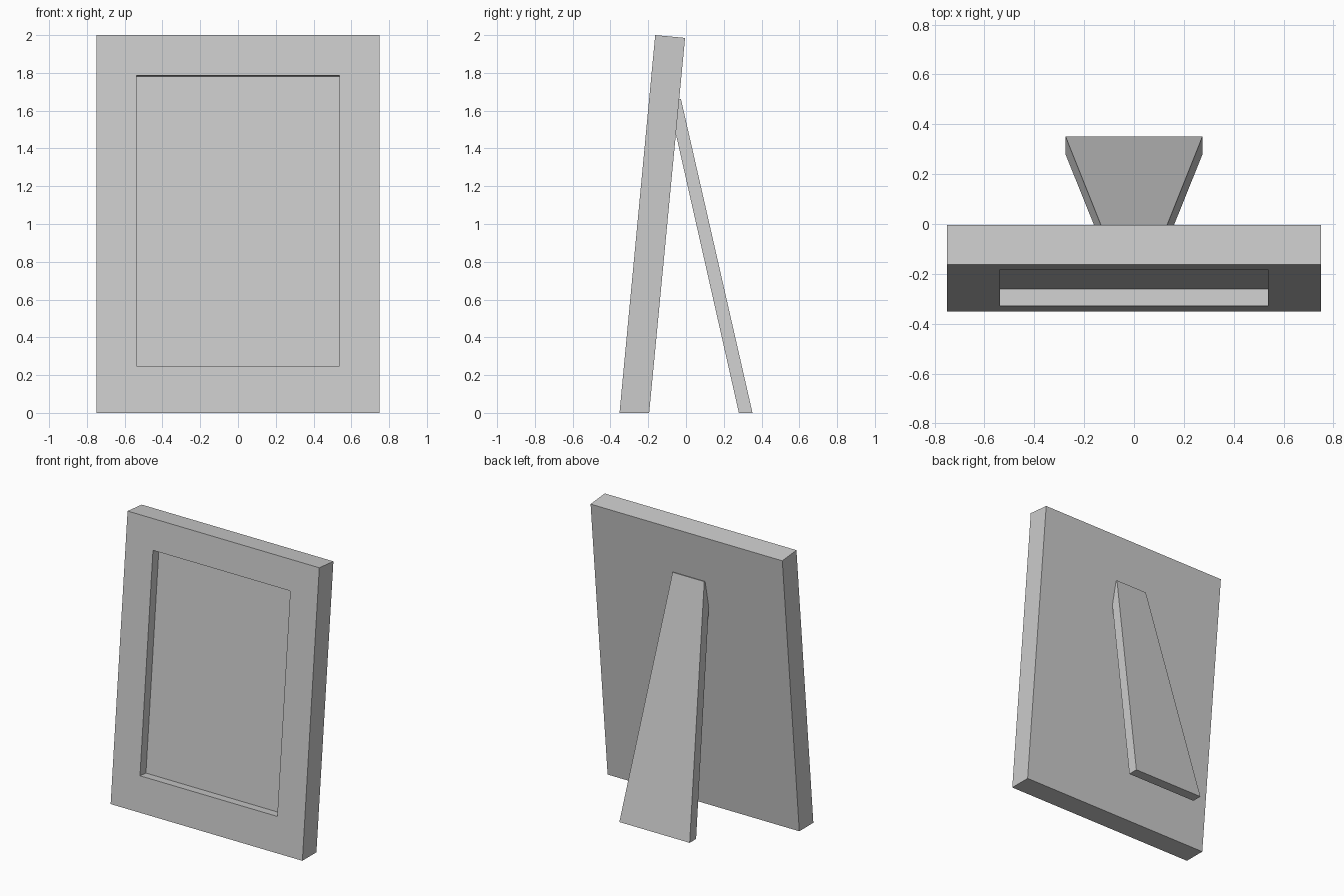
import bpy, bmesh

if "Cube" in bpy.data.objects:
    bpy.data.objects.remove(bpy.data.objects["Cube"])

SLOPE = 0.0945          # backward lean of the frame, y per unit z
FRONT = -0.352          # y of the frame's front bottom edge


def front_point(z, depth=0.0):
    """Side-view point at a depth square to the leaning front face."""
    return (FRONT + SLOPE * z + depth, z - SLOPE * depth)


def prism(name, profile, half_widths):
    """Extrude a (y, z) side profile across x, with a half width per point."""
    bm = bmesh.new()
    left, right = [[bm.verts.new((s * w, y, z)) for (y, z), w in zip(profile, half_widths)]
                   for s in (-1, 1)]
    bm.faces.new(left)
    bm.faces.new(right[::-1])
    n = len(profile)
    for i in range(n):
        j = (i + 1) % n
        bm.faces.new((left[i], right[i], right[j], left[j]))
    bmesh.ops.recalc_face_normals(bm, faces=bm.faces)
    mesh = bpy.data.meshes.new(name)
    bm.to_mesh(mesh)
    bm.free()
    obj = bpy.data.objects.new(name, mesh)
    bpy.context.collection.objects.link(obj)
    return obj


# Leaning frame slab: flat foot, square top
frame = prism("picture_frame",
              [front_point(0), (-0.195, 0), front_point(2, 0.158), front_point(2)],
              [0.75] * 4)

# Picture recess cut square to the front face
cutter = prism("recess_cutter",
               [front_point(0.248, -0.1), front_point(0.248, 0.067),
                front_point(1.787, 0.067), front_point(1.787, -0.1)],
               [0.537] * 4)
cutter.hide_render = True
cut = frame.modifiers.new("recess", 'BOOLEAN')
cut.operation = 'DIFFERENCE'
cut.solver = 'EXACT'
cut.object = cutter
bpy.context.view_layer.objects.active = frame
bpy.ops.object.modifier_apply(modifier=cut.name)
bpy.data.objects.remove(cutter)

# Tapered easel leg, its top end sunk into the back of the frame
leg_profile = [(0.28, 0), (0.352, 0), (-0.027, 1.662), (-0.092, 1.647)]
prism("easel_leg", leg_profile, [0.275 - 0.091 * z for _, z in leg_profile])
